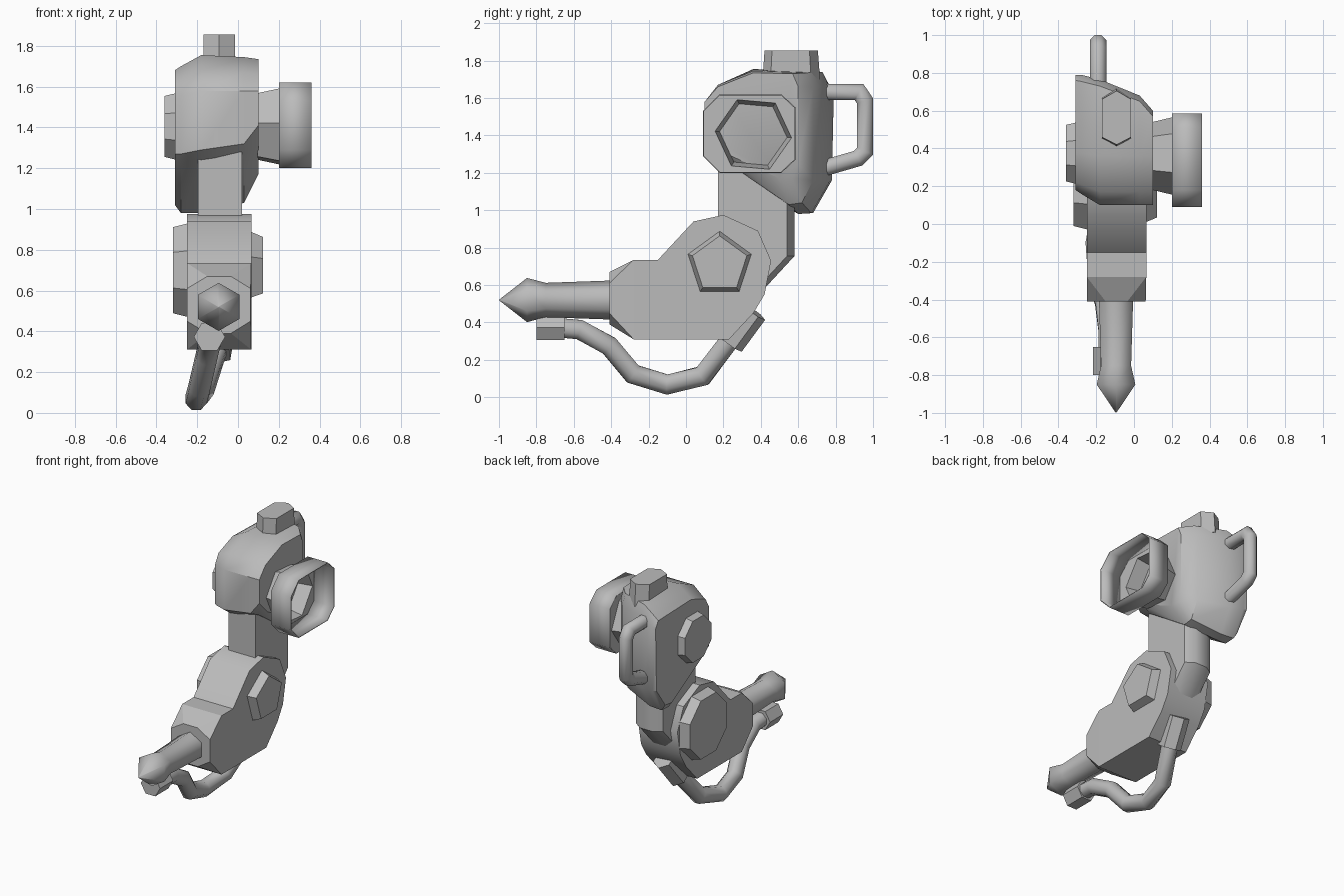
import bpy, bmesh, math
from mathutils import Vector

cube = bpy.data.objects.get("Cube")
if cube:
    bpy.data.objects.remove(cube, do_unlink=True)

# One plain grey metal
grey = bpy.data.materials.new("grey metal")
grey.use_nodes = True
grey.diffuse_color = (0.5, 0.5, 0.5, 1)
grey.node_tree.nodes["Principled BSDF"].inputs["Base Color"].default_value = (0.5, 0.5, 0.5, 1)


def finish(name, bm, angle=35):
    bmesh.ops.recalc_face_normals(bm, faces=bm.faces)
    mesh = bpy.data.meshes.new(name)
    bm.to_mesh(mesh)
    bm.free()
    mesh.materials.append(grey)
    ob = bpy.data.objects.new(name, mesh)
    bpy.context.collection.objects.link(ob)
    bpy.ops.object.select_all(action='DESELECT')
    ob.select_set(True)
    bpy.context.view_layer.objects.active = ob
    bpy.ops.object.shade_smooth_by_angle(angle=math.radians(angle))
    return ob


def loft(name, rings, caps=True, angle=35):
    """Skin a list of rings that all have the same number of points."""
    bm = bmesh.new()
    loops = [[bm.verts.new(p) for p in ring] for ring in rings]
    n = len(loops[0])
    for a, b in zip(loops, loops[1:]):
        for i in range(n):
            j = (i + 1) % n
            bm.faces.new((a[i], a[j], b[j], b[i]))
    if caps:
        bm.faces.new(loops[0])
        bm.faces.new(loops[-1])
    return finish(name, bm, angle)


def section(x, points):
    return [(x, y, z) for y, z in points]


def polygon(n, y, z, r, turn=0):
    return [(y + r * math.cos(math.radians(turn + 360 * i / n)),
             z + r * math.sin(math.radians(turn + 360 * i / n))) for i in range(n)]


def ring_y(y, x, z, r, turn=30, n=6):
    return [(px, y, pz) for px, pz in polygon(n, x, z, r, turn)]


def tube(name, path, r, n=8):
    """Sweep a polygon along a path, mitring each bend."""
    pts = [Vector(p) for p in path]
    rings = []
    for i, p in enumerate(pts):
        a = (p - pts[i - 1]).normalized() if i else None
        b = (pts[i + 1] - p).normalized() if i < len(pts) - 1 else None
        t = ((a or b) + (b or a)).normalized()
        side = (Vector((1, 0, 0)) - t * t.x).normalized()
        up = t.cross(side)
        stretch = 1 / max(t.dot(a or b), 0.6)
        rings.append([p + side * r * math.cos(k * math.tau / n + math.pi / n)
                      + up * r * stretch * math.sin(k * math.tau / n + math.pi / n)
                      for k in range(n)])
    return loft(name, rings, angle=50)


# Head: side profiles that narrow and shift from one side to the other
loft("head", [
    section(-0.31, [(.18, 1.55), (.22, 1.62), (.38, 1.68), (.76, 1.67), (.79, 1.62),
                    (.78, 1.17), (.68, 1.03), (.60, 1.02), (.25, 1.22), (.18, 1.27)]),
    section(-0.28, [(.16, 1.555), (.21, 1.63), (.375, 1.70), (.755, 1.69), (.79, 1.63),
                    (.78, 1.16), (.68, .985), (.60, .98), (.24, 1.21), (.16, 1.27)]),
    section(-0.18, [(.10, 1.58), (.17, 1.67), (.36, 1.755), (.73, 1.74), (.765, 1.66),
                    (.765, 1.15), (.67, .985), (.60, .98), (.20, 1.22), (.10, 1.29)]),
    section(0.03, [(.10, 1.58), (.17, 1.67), (.36, 1.745), (.65, 1.735), (.68, 1.66),
                   (.68, 1.16), (.62, 1.04), (.55, 1.03), (.20, 1.27), (.10, 1.32)]),
    section(0.10, [(.10, 1.58), (.17, 1.66), (.36, 1.735), (.57, 1.73), (.60, 1.66),
                   (.60, 1.25), (.57, 1.17), (.50, 1.17), (.20, 1.31), (.10, 1.41)]),
])

# Six-sided knob on top
knob = [(-.17, .46), (-.092, .42), (-.015, .46), (-.015, .66), (-.092, .705), (-.17, .66)]
loft("top_knob", [[(x, .555 + (y - .555) * s, z) for x, y in knob]
                  for s, z in ((1.08, 1.70), (1, 1.855))])

# Side cup: thin wall, floor with a six-sided hole, hollow stem
cup = [(.09, 1.53), (.18, 1.62), (.51, 1.62), (.585, 1.55),
       (.585, 1.27), (.51, 1.20), (.18, 1.20), (.09, 1.29)]
wall = loft("cup_wall", [section(.20, cup), section(.36, cup)], caps=False)
shell = wall.modifiers.new("thickness", 'SOLIDIFY')
shell.thickness = 0.006
bm = bmesh.new()
edges = []
for outline in (cup, polygon(6, .36, 1.405, .205, -5)):
    vs = [bm.verts.new(p) for p in section(.20, outline)]
    edges += [bm.edges.new((vs[i], vs[i - 1])) for i in range(len(vs))]
bmesh.ops.bridge_loops(bm, edges=edges)
finish("cup_floor", bm)
loft("cup_stem", [section(.095, polygon(6, .36, 1.405, .18, -5)),
                  section(.20, polygon(6, .36, 1.405, .205, -5))], caps=False)

# Flat-topped bosses on the sides: name, sides, y, z, turn, (x, radius) pairs
for name, n, y, z, turn, steps in [
        ("head_boss", 8, .375, 1.405, 22.5, ((-.29, .18), (-.36, .162))),
        ("joint_boss", 8, .20, .70, 22.5, ((-.24, .25), (-.32, .228))),
        ("pentagon_boss", 5, .18, .71, 90, ((.06, .18), (.122, .153)))]:
    loft(name, [section(x, polygon(n, y, z, r, turn)) for x, r in steps])

# Back handle
tube("handle", [(-.19, .72, 1.632), (-.19, .925, 1.632), (-.19, .957, 1.585),
                (-.19, .957, 1.315), (-.19, .92, 1.278), (-.19, .72, 1.22)], .047)

# Neck with chamfered back edges
front, back = [(.17, 1.28), (.17, .75), (.36, .50)], [(.58, 1.28), (.58, .755), (.40, .56)]
rings = []
for (fy, fz), (by, bz) in zip(front, back):
    rings.append([(-.195, fy, fz), (.02, fy, fz), (.02, by - .04, bz), (-.04, by, bz),
                  (-.135, by, bz), (-.195, by - .04, bz)])
loft("neck", rings)

# Joint body: thick side profile
body = [(-.28, .735), (-.15, .735), (.04, .94), (.20, .975), (.385, .89), (.455, .73),
        (.42, .55), (.36, .45), (.23, .31), (-.28, .31)]
loft("joint_body", [section(-.25, body), section(.065, body)])

# Collar: square end blending to an eight-sided front face
back8 = [(-.25, .31), (.065, .31), (.065, .31), (.065, .735), (.065, .735),
         (-.25, .735), (-.25, .735), (-.25, .31)]
front8 = [(-.15, .39), (-.035, .39), (.062, .45), (.062, .61), (-.035, .67),
          (-.15, .67), (-.25, .61), (-.25, .45)]
collar = loft("front_collar", [[(x, -.28, z) for x, z in back8],
                               [(x, -.41, z) for x, z in front8]], angle=25)
bm = bmesh.new()
bm.from_mesh(collar.data)
bmesh.ops.remove_doubles(bm, verts=bm.verts, dist=1e-4)
bm.to_mesh(collar.data)
bm.free()

# Six-sided nozzle with a pointed tip
loft("nozzle", [ring_y(y, -.095, .52, r) for y, r in
                ((-.38, .105), (-.75, .092), (-.85, .118), (-.998, .003))], angle=62)

# Hose and its two fittings
tube("hose", [(-.135, -.72, .375), (-.135, -.57, .362), (-.155, -.41, .275),
              (-.19, -.285, .125), (-.205, -.10, .068), (-.17, .09, .115),
              (-.11, .23, .30), (-.08, .33, .43)], .056)
loft("hose_clamp", [ring_y(y, -.14, .373, .077, 0) for y in (-.80, -.65)])
tube("hose_cuff", [(-.105, .235, .29), (-.075, .36, .46)], .078, 6)
